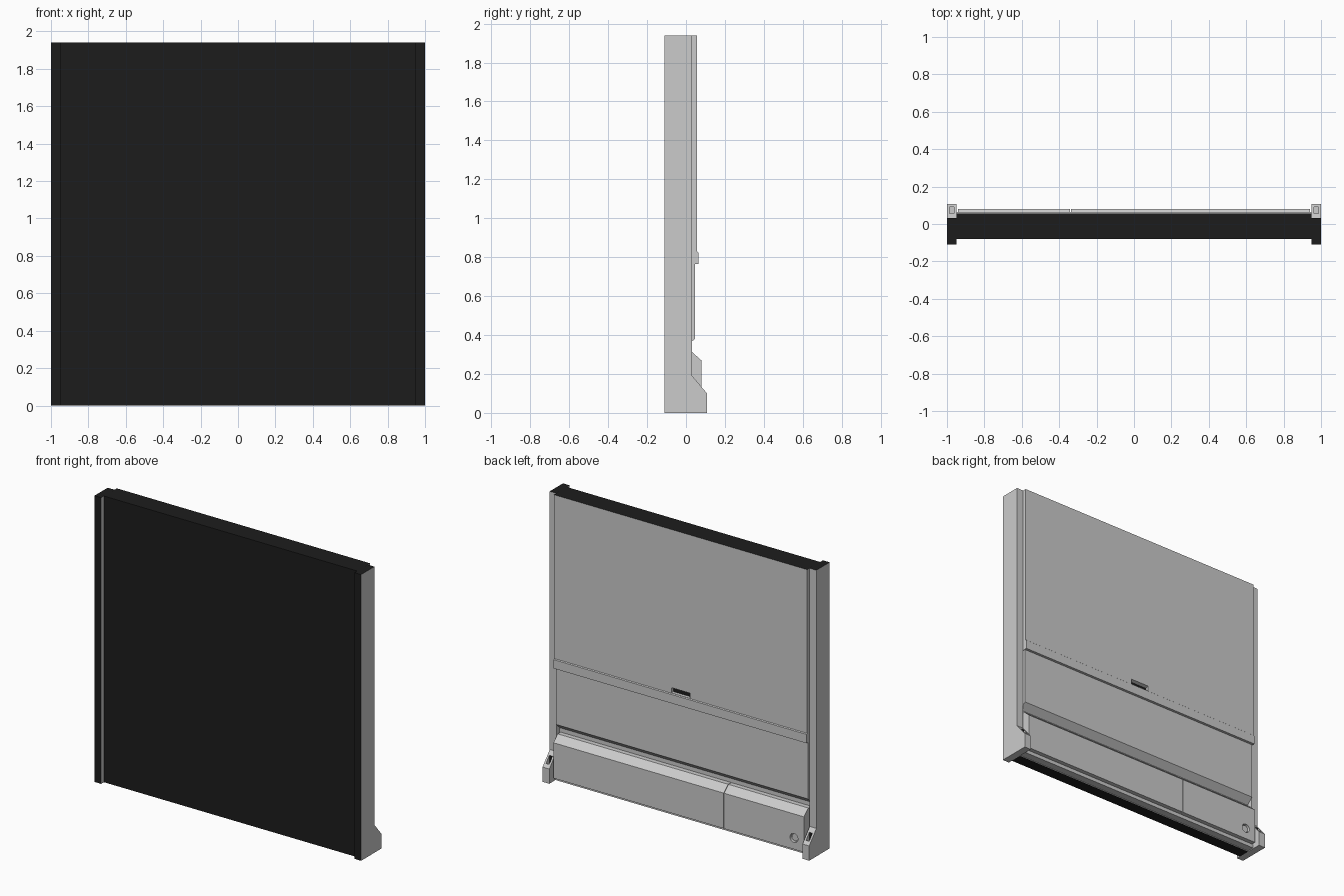
import bpy, bmesh, math
from mathutils import Matrix

if "Cube" in bpy.data.objects:
    bpy.data.objects.remove(bpy.data.objects["Cube"])

TOP = 1.94
black = bpy.data.materials.new("black_backing")
black.diffuse_color = (0.012, 0.012, 0.012, 1)
black.use_nodes = True
black.node_tree.nodes["Principled BSDF"].inputs["Base Color"].default_value = black.diffuse_color
grey = bpy.data.materials.new("grey_shell")
grey.diffuse_color = (0.6, 0.6, 0.6, 1)
grey.use_nodes = True
grey.node_tree.nodes["Principled BSDF"].inputs["Base Color"].default_value = grey.diffuse_color


def extrude(name, profile, x0, x1):
    """Extrude a (y, z) profile along x; front and top-end faces become black."""
    bm = bmesh.new()
    f = bm.faces.new([bm.verts.new((x0, y, z)) for y, z in profile])
    ext = bmesh.ops.extrude_face_region(bm, geom=[f])
    verts = [v for v in ext["geom"] if isinstance(v, bmesh.types.BMVert)]
    bmesh.ops.translate(bm, verts=verts, vec=(x1 - x0, 0, 0))
    bmesh.ops.recalc_face_normals(bm, faces=bm.faces)
    for f in bm.faces:
        at_top = f.normal.z > 0.9 and f.calc_center_median().z > TOP - 0.01
        f.material_index = int(at_top or f.normal.y < -0.9)
    me = bpy.data.meshes.new(name)
    bm.to_mesh(me)
    bm.free()
    me.materials.append(grey)
    me.materials.append(black)
    ob = bpy.data.objects.new(name, me)
    bpy.context.collection.objects.link(ob)
    return ob


def rect(y0, y1, z0, z1):
    return [(y0, z0), (y1, z0), (y1, z1), (y0, z1)]


def cut(ob, cutter):
    m = ob.modifiers.new("cut", 'BOOLEAN')
    m.operation = 'DIFFERENCE'
    m.object = cutter
    m.solver = 'EXACT'
    cutter.hide_render = True
    cutter.hide_set(True)


# Black core behind everything
core = extrude("core_slab", rect(-0.08, 0.0, 0, TOP), -0.95, 0.95)
for p in core.data.polygons:
    p.material_index = 0 if p.normal.y > 0.5 else 1

# Side posts with sloped feet, each foot slotted
foot = [(-0.11, 0), (0.108, 0), (0.108, 0.1), (0.032, 0.19), (0.032, TOP), (-0.11, TOP)]
for s, side in ((1, "right"), (-1, "left")):
    post = extrude("post_" + side, foot, s * 0.95, s * 1.0)
    slot = extrude("foot_slot_cutter_" + side, rect(0.055, 0.09, 0.085, 0.25), s * 0.963, s * 0.987)
    cut(post, slot)

# Upper sliding panel with a thicker bottom lip and a grip recess
upper = extrude("upper_panel", [(0, 0.765), (0.063, 0.765), (0.063, 0.825), (0.057, 0.83),
                                (0.057, TOP), (0, TOP)], -0.949, 0.949)
grip = extrude("grip_cutter", [(0.035, 0.832), (0.07, 0.832), (0.07, 0.872), (0.035, 0.86)], -0.07, 0.07)
cut(upper, grip)

# Lower panel with an undercut bottom edge
extrude("lower_panel", [(0, 0.34), (0.045, 0.38), (0.045, 0.765), (0, 0.765)], -0.945, 0.945)

# Base housing in two lengths with a seam between them
housing = [(0, 0.03), (0.079, 0.03), (0.079, 0.27), (0.032, 0.312), (0, 0.312)]
main_cover = extrude("housing_main", housing, -0.338, 0.94)
end_cover = extrude("housing_end", housing, -0.94, -0.342)
extrude("base_rail", rect(0, 0.05, 0.005, 0.03), -0.949, 0.949)

# Round button set into the end cover
def cylinder(name, r, y0, y1):
    bm = bmesh.new()
    rot = Matrix.Translation((-0.865, (y0 + y1) / 2, 0.107)) @ Matrix.Rotation(math.pi / 2, 4, 'X')
    bmesh.ops.create_cone(bm, cap_ends=True, segments=24, radius1=r, radius2=r, depth=y1 - y0, matrix=rot)
    me = bpy.data.meshes.new(name)
    bm.to_mesh(me)
    bm.free()
    me.materials.append(grey)
    ob = bpy.data.objects.new(name, me)
    bpy.context.collection.objects.link(ob)
    return ob


cut(end_cover, cylinder("button_hole_cutter", 0.03, 0.06, 0.1))
cylinder("button", 0.024, 0.055, 0.068)
